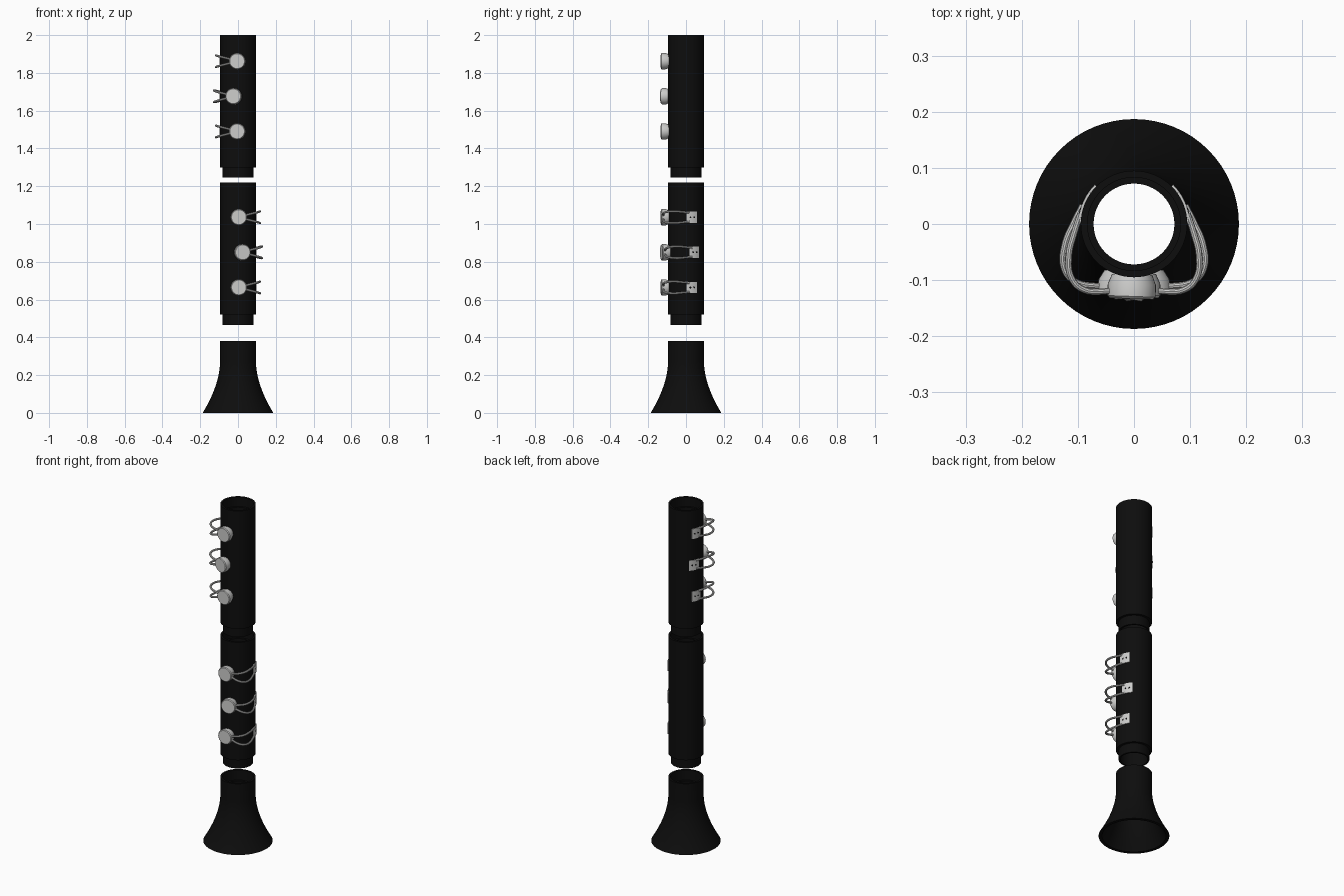
import bpy, bmesh
from math import sin, cos, pi, radians
from mathutils import Matrix, Vector

if "Cube" in bpy.data.objects:
    bpy.data.objects.remove(bpy.data.objects["Cube"])


def material(name, rgb, rough):
    m = bpy.data.materials.new(name)
    m.use_nodes = True
    m.diffuse_color = (*rgb, 1)
    b = m.node_tree.nodes["Principled BSDF"]
    b.inputs["Base Color"].default_value = (*rgb, 1)
    b.inputs["Roughness"].default_value = rough
    return m


BLACK = material("black wood", (0.004, 0.004, 0.004), 0.5)
SILVER = material("silver metal", (0.6, 0.6, 0.59), 0.5)


def finish(name, bm, mat):
    bmesh.ops.recalc_face_normals(bm, faces=bm.faces)
    me = bpy.data.meshes.new(name)
    bm.to_mesh(me)
    bm.free()
    ob = bpy.data.objects.new(name, me)
    bpy.context.collection.objects.link(ob)
    me.materials.append(mat)
    bpy.ops.object.select_all(action='DESELECT')
    ob.select_set(True)
    bpy.context.view_layer.objects.active = ob
    bpy.ops.object.shade_smooth_by_angle(angle=radians(35))
    return ob


def lathe(bm, profile, closed, steps=64):
    """Spin (radius, z) points about z."""
    verts = [bm.verts.new((r, 0, z)) for r, z in profile]
    pairs = list(zip(verts, verts[1:]))
    if closed:
        pairs.append((verts[-1], verts[0]))
    edges = [bm.edges.new(p) for p in pairs]
    bmesh.ops.spin(bm, geom=verts + edges, axis=(0, 0, 1), cent=(0, 0, 0),
                   angle=2 * pi, steps=steps, use_merge=True)
    bmesh.ops.remove_doubles(bm, verts=bm.verts, dist=1e-5)


R, BORE, TENON, SOCKET = 0.095, 0.072, 0.081, 0.083


# Two tubular joints, each with a tenon below and a socket above
def joint(name, z0, z1):
    bm = bmesh.new()
    lathe(bm, [(BORE, z0), (TENON, z0), (TENON, z0 + 0.055), (R, z0 + 0.055),
               (R, z1), (SOCKET, z1), (SOCKET, z1 - 0.055), (BORE, z1 - 0.055)], True)
    finish(name, bm, BLACK)


joint("upper_joint", 1.245, 2.0)
joint("lower_joint", 0.465, 1.22)

# Flared hollow bell
flare = [(R + 0.092 * (1 - i / 12) ** 1.8, 0.27 * i / 12) for i in range(13)]
inside = [(max(r - 0.018, BORE), z) for r, z in reversed(flare)]
bm = bmesh.new()
lathe(bm, flare + [(R, 0.38), (SOCKET, 0.38), (SOCKET, 0.32), (BORE, 0.32)] + inside, True)
finish("bell", bm, BLACK)


def curved_plate(bm, a0, a1, r0, r1, h, n=8):
    """Plate wrapped on the tube between two angles."""
    ring = []
    for i in range(n + 1):
        a = a0 + (a1 - a0) * i / n
        ring.append([bm.verts.new((r * cos(a), r * sin(a), z))
                     for r, z in ((r0, -h), (r1, -h), (r1, h), (r0, h))])
    for p, q in zip(ring, ring[1:]):
        for k in range(4):
            j = (k + 1) % 4
            bm.faces.new((p[k], p[j], q[j], q[k]))
    bm.faces.new(ring[0])
    bm.faces.new(ring[-1])


def tube(bm, points, radius):
    """Round wire along a smooth path."""
    cu = bpy.data.curves.new("wire_path", 'CURVE')
    cu.dimensions = '3D'
    cu.bevel_depth = radius
    cu.bevel_resolution = 3
    cu.resolution_u = 6
    cu.use_fill_caps = True
    sp = cu.splines.new('BEZIER')
    sp.bezier_points.add(len(points) - 1)
    for bp, p in zip(sp.bezier_points, points):
        bp.co = p
        bp.handle_left_type = bp.handle_right_type = 'AUTO'
    ob = bpy.data.objects.new("wire_path", cu)
    bpy.context.collection.objects.link(ob)
    dg = bpy.context.evaluated_depsgraph_get()
    me = bpy.data.meshes.new_from_object(ob.evaluated_get(dg))
    bm.from_mesh(me)
    bpy.data.objects.remove(ob)
    bpy.data.curves.remove(cu)
    bpy.data.meshes.remove(me)


WIRE = [(0.096, 0.015, 0.024), (0.106, -0.02, 0.027), (0.114, -0.06, 0.031),
        (0.108, -0.1, 0.029), (0.086, -0.12, 0.023), (0.035, -0.121, 0.01)]
PLATE_END = radians(34)


# One key: finger pad, two bent wires, mounting plate and screws
def key(name, z, side, turn):
    place = (Matrix.Translation((0, 0, z)) @ Matrix.Diagonal((side, 1, 1, 1))
             @ Matrix.Rotation(radians(turn), 4, 'Z'))

    bm = bmesh.new()
    lathe(bm, [(0, 0.133), (0.039, 0.133), (0.043, 0.129), (0.043, 0.108),
               (0.036, 0.09), (0, 0.09)], False, 32)
    bm.transform(place @ Matrix.Rotation(pi / 2, 4, 'X'))
    finish(name + "_pad", bm, SILVER)

    bm = bmesh.new()
    for up in (1, -1):
        tube(bm, [Vector((x, y, up * h)) for x, y, h in WIRE], 0.0058)
    bm.transform(place)
    finish(name + "_wires", bm, SILVER)

    bm = bmesh.new()
    curved_plate(bm, 0, PLATE_END, R - 0.002, R + 0.004, 0.03)
    bm.transform(place)
    finish(name + "_plate", bm, SILVER)

    bm = bmesh.new()
    for f in (0.35, 0.7):
        a = PLATE_END * f
        m = (Matrix.Rotation(a, 4, 'Z') @ Matrix.Translation((R + 0.003, 0, 0))
             @ Matrix.Rotation(pi / 2, 4, 'Y'))
        bmesh.ops.create_cone(bm, cap_ends=True, segments=12, radius1=0.0045,
                              radius2=0.0045, depth=0.004, matrix=m)
    bm.transform(place)
    finish(name + "_screws", bm, BLACK)


for group, top, side in (("upper", 1.862, -1), ("lower", 1.036, 1)):
    for i, turn in enumerate((2, 11, 2)):
        key(f"{group}_key_{i + 1}", top - 0.186 * i, side, turn)
